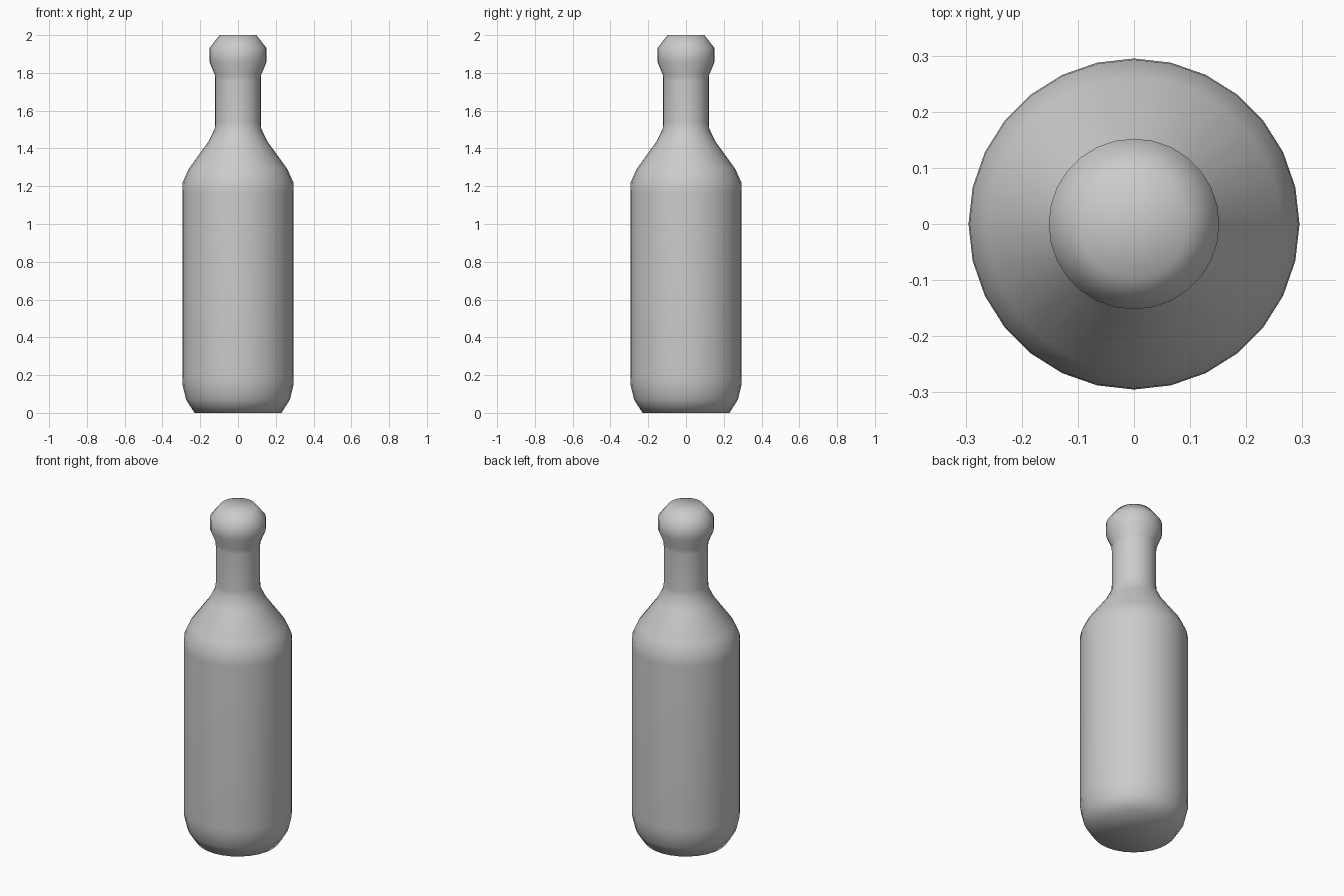
import bpy
import bmesh
from math import tau
from mathutils import Vector

if "Cube" in bpy.data.objects:
    bpy.data.objects.remove(bpy.data.objects["Cube"], do_unlink=True)

# Single plain grey for the whole bottle
grey = bpy.data.materials.new("plain_grey")
grey.use_nodes = True
colour = (0.6, 0.6, 0.6, 1.0)
grey.diffuse_color = colour
grey.node_tree.nodes["Principled BSDF"].inputs["Base Color"].default_value = colour

# Half outline (radius, height) from the centre of the base to the centre of the top
outline = [
    (0, 0), (0.23, 0), (0.275, 0.07), (0.293, 0.145), (0.295, 0.19),   # rounded base
    (0.295, 1.17), (0.293, 1.22), (0.262, 1.29),                       # body, shoulder
    (0.157, 1.435), (0.123, 1.505), (0.121, 1.54),                     # neck root
    (0.121, 1.76), (0.123, 1.79), (0.152, 1.86),                       # neck, lip
    (0.152, 1.93), (0.097, 2.0), (0, 2.0),                             # closed top
]
SIDES = 28

# Turn the outline around the vertical axis
bm = bmesh.new()
verts = [bm.verts.new((r, 0, z)) for r, z in outline]
edges = [bm.edges.new(pair) for pair in zip(verts, verts[1:])]
bmesh.ops.spin(bm, geom=verts + edges, cent=Vector(), axis=Vector((0, 0, 1)),
               angle=tau, steps=SIDES, use_merge=False)
bmesh.ops.remove_doubles(bm, verts=bm.verts, dist=0.0005)
bmesh.ops.recalc_face_normals(bm, faces=bm.faces)
for face in bm.faces:
    face.smooth = True

mesh = bpy.data.meshes.new("bottle")
bm.to_mesh(mesh)
bm.free()
mesh.materials.append(grey)
bottle = bpy.data.objects.new("bottle", mesh)
bpy.context.collection.objects.link(bottle)
